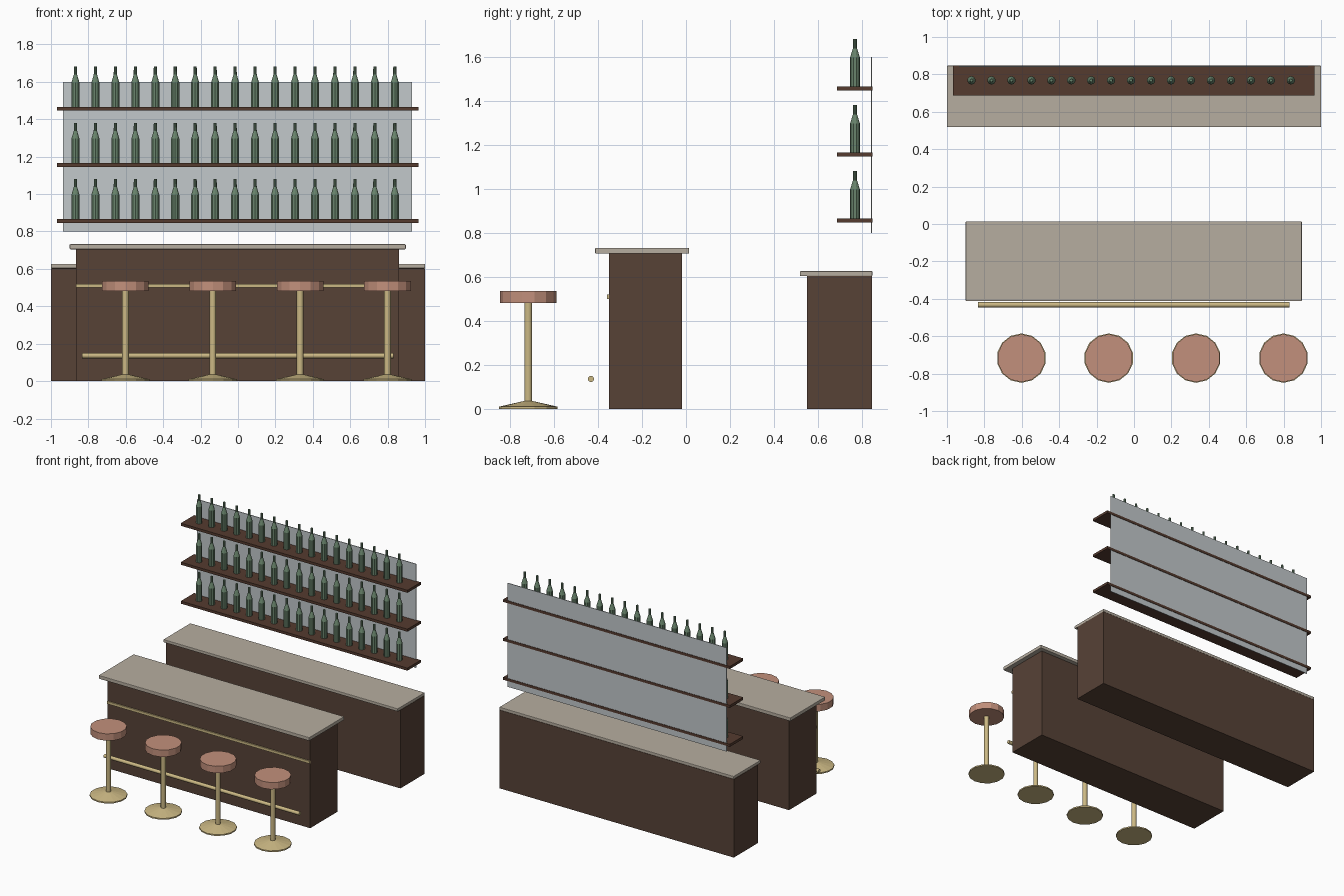
import bpy, bmesh, math
from mathutils import Matrix

cube = bpy.data.objects.get("Cube")
if cube:
    bpy.data.objects.remove(cube, do_unlink=True)


def material(name, rgb):
    m = bpy.data.materials.new(name)
    m.use_nodes = True
    m.diffuse_color = (*rgb, 1)
    m.node_tree.nodes["Principled BSDF"].inputs["Base Color"].default_value = (*rgb, 1)
    return m


wood = material("dark wood", (0.095, 0.054, 0.037))
shelf_wood = material("shelf wood", (0.089, 0.043, 0.028))
stone = material("stone countertop", (0.47, 0.42, 0.35))
leather = material("tan leather", (0.54, 0.28, 0.20))
brass = material("brass", (0.60, 0.48, 0.23))
glass = material("green glass", (0.14, 0.23, 0.15))
mirror = material("mirror grey", (0.54, 0.58, 0.60))


def add_object(name, bm, mat):
    bmesh.ops.recalc_face_normals(bm, faces=bm.faces)
    mesh = bpy.data.meshes.new(name)
    bm.to_mesh(mesh)
    bm.free()
    mesh.materials.append(mat)
    ob = bpy.data.objects.new(name, mesh)
    bpy.context.collection.objects.link(ob)
    return ob


def box(name, x, y, z, mat, bevel=0):
    """Box from (low, high) ranges, optionally with softened edges."""
    bm = bmesh.new()
    bmesh.ops.create_cube(bm, size=1)
    for v in bm.verts:
        for i, (low, high) in enumerate((x, y, z)):
            v.co[i] = low if v.co[i] < 0 else high
    ob = add_object(name, bm, mat)
    if bevel:
        mod = ob.modifiers.new("soft edges", "BEVEL")
        mod.width = bevel
        mod.segments = 2
    return ob


def turned(name, profile, sides, mat, smooth=False):
    """Capped solid of revolution from (radius, height) points."""
    bm = bmesh.new()
    rings = []
    for r, z in profile:
        angles = [math.pi / 2 + math.tau * i / sides for i in range(sides)]
        rings.append([bm.verts.new((r * math.cos(a), r * math.sin(a), z)) for a in angles])
    for low, high in zip(rings, rings[1:]):
        for i in range(sides):
            j = (i + 1) % sides
            f = bm.faces.new((low[i], low[j], high[j], high[i]))
            f.smooth = smooth
    bm.faces.new(rings[0])
    bm.faces.new(rings[-1])
    return add_object(name, bm, mat)


def copy_at(ob, name, location):
    dup = bpy.data.objects.new(name, ob.data)
    bpy.context.collection.objects.link(dup)
    dup.location = location


# Front bar with countertop, brass trim and foot rail
box("bar_body", (-0.866, 0.861), (-0.35, -0.018), (0, 0.705), wood)
box("bar_countertop", (-0.90, 0.897), (-0.413, 0.014), (0.705, 0.732), stone, 0.004)
box("bar_trim", (-0.866, 0.861), (-0.359, -0.348), (0.50, 0.52), brass)
rail = turned("foot_rail", [(0.014, -0.833), (0.014, 0.833)], 12, brass, True)
rail.data.transform(Matrix.Rotation(math.pi / 2, 4, "Y"))
rail.location = (-0.002, -0.432, 0.136)

# Back counter
box("back_counter_body", (-1, 1), (0.55, 0.846), (0, 0.603), wood)
box("back_counter_top", (-1, 1), (0.518, 0.847), (0.603, 0.626), stone, 0.004)

# Wall mirror and bottle shelves
box("mirror_panel", (-0.936, 0.93), (0.840, 0.845), (0.80, 1.60), mirror)
shelf_tops = [0.866, 1.166, 1.466]
for n, top in enumerate(shelf_tops, 1):
    box(f"shelf_{n}", (-0.968, 0.965), (0.686, 0.848), (top - 0.02, top), shelf_wood)

# Bottles on each shelf
bottle = turned("bottle_1_1", [(0.0225, 0), (0.0225, 0.13), (0.0095, 0.172), (0.0085, 0.215)],
                10, glass)
for row, top in enumerate(shelf_tops, 1):
    for n in range(17):
        place = (-0.869 + 0.1067 * n, 0.768, top)
        if row == 1 and n == 0:
            bottle.location = place
        else:
            copy_at(bottle, f"bottle_{row}_{n + 1}", place)

# Bar stools: flared foot, post and round seat
stool_parts = [
    turned("stool_foot", [(0.132, 0), (0.132, 0.010), (0.022, 0.035)], 14, brass),
    turned("stool_post", [(0.018, 0.03), (0.018, 0.485)], 12, brass, True),
    turned("stool_seat", [(0.128, 0.482), (0.128, 0.535)], 14, leather),
]
for part in stool_parts:
    for n in range(4):
        place = (-0.602 + 0.467 * n, -0.717, 0)
        if n == 0:
            part.location = place
        else:
            copy_at(part, f"{part.name}_{n + 1}", place)
